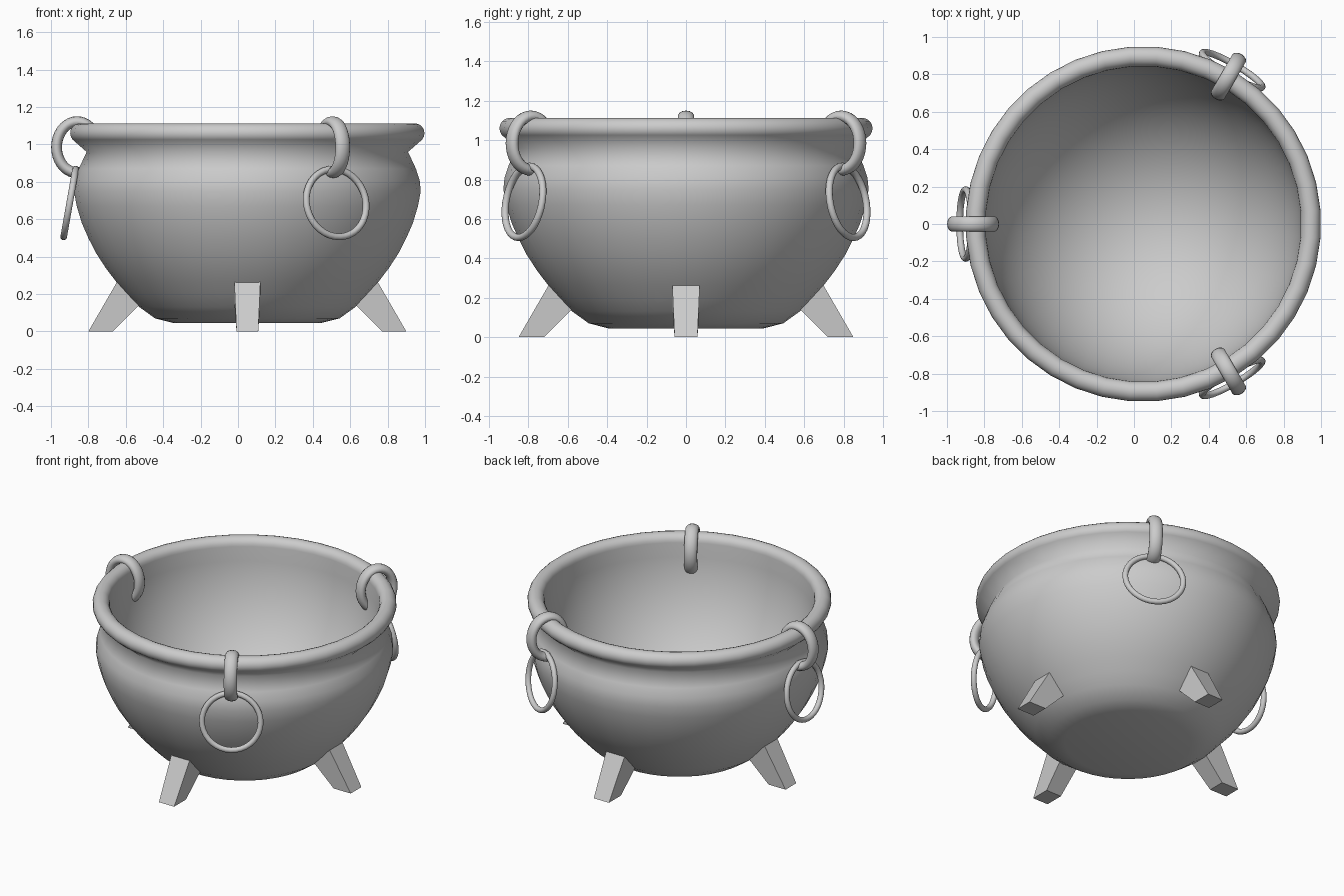
import bpy, bmesh, math
from mathutils import Matrix, Vector

cube = bpy.data.objects.get("Cube")
if cube:
    bpy.data.objects.remove(cube, do_unlink=True)

CENTRE = Matrix.Translation((0.05, 0, 0))
SIDES = 40

iron = bpy.data.materials.new("grey_iron")
iron.use_nodes = True
GREY = (0.6, 0.6, 0.6, 1)
iron.diffuse_color = GREY
iron.node_tree.nodes["Principled BSDF"].inputs["Base Color"].default_value = GREY


def finish(name, bm, smooth=True):
    bmesh.ops.recalc_face_normals(bm, faces=bm.faces)
    mesh = bpy.data.meshes.new(name)
    bm.to_mesh(mesh)
    bm.free()
    mesh.materials.append(iron)
    obj = bpy.data.objects.new(name, mesh)
    bpy.context.collection.objects.link(obj)
    if smooth:
        bpy.ops.object.select_all(action="DESELECT")
        obj.select_set(True)
        bpy.context.view_layer.objects.active = obj
        bpy.ops.object.shade_smooth_by_angle(angle=math.radians(75))
    return obj


def lathe(name, profile):
    """Spin a radius/height profile about the pot axis."""
    bm = bmesh.new()
    verts = [bm.verts.new((r, 0, z)) for r, z in profile]
    edges = [bm.edges.new(pair) for pair in zip(verts, verts[1:])]
    bmesh.ops.spin(bm, geom=verts + edges, cent=(0, 0, 0), axis=(0, 0, 1),
                   angle=math.tau, steps=SIDES, use_merge=False)
    bmesh.ops.remove_doubles(bm, verts=bm.verts, dist=0.0005)
    bm.transform(CENTRE @ Matrix.Rotation(math.pi / SIDES, 4, "Z"))
    return finish(name, bm)


def torus(name, major, minor, width, matrix, tall=1.0):
    """Ring in the local XZ plane: minor is half its thickness, width half its breadth."""
    bm = bmesh.new()
    n, m = 36, 14
    rows = []
    for i in range(n):
        a = math.tau * i / n
        out = Vector((math.cos(a), 0, math.sin(a)))
        mid = Vector((major * out.x, 0, major * tall * out.z))
        rows.append([bm.verts.new(mid + out * minor * math.cos(math.tau * j / m)
                                  + Vector((0, width * math.sin(math.tau * j / m), 0)))
                     for j in range(m)])
    for i in range(n):
        for j in range(m):
            a, b = rows[i], rows[(i + 1) % n]
            k = (j + 1) % m
            bm.faces.new((a[j], b[j], b[k], a[k]))
    bm.transform(matrix)
    return finish(name, bm)


# Pot: outer wall, rounded rim, elliptical inner bowl
outer = [(0, 0.045), (0.395, 0.045), (0.495, 0.07), (0.58, 0.131), (0.64, 0.195),
         (0.703, 0.265), (0.76, 0.34), (0.812, 0.42), (0.853, 0.5), (0.888, 0.58),
         (0.915, 0.67), (0.93, 0.75), (0.924, 0.81), (0.904, 0.87), (0.862, 0.96)]
rim = [(0.897 + 0.053 * math.cos(math.radians(a)), 1.06 + 0.053 * math.sin(math.radians(a)))
       for a in range(-40, 181, 20)]
inner = [(0.845 * math.cos(math.radians(a)), 1.06 - 0.94 * math.sin(math.radians(a)))
         for a in range(6, 91, 6)]
lathe("pot", outer + rim + inner)

# Three hooks through the rim, each carrying a loose ring
for side, degrees in (("right", 180), ("front_left", -60), ("back_left", 60)):
    turn = CENTRE @ Matrix.Rotation(math.radians(degrees), 4, "Z")
    torus(side + "_hook", 0.11, 0.029, 0.042,
          turn @ Matrix.Translation((0.91, 0, 0.985)), tall=1.24)
    torus(side + "_ring", 0.184, 0.018, 0.018,
          turn @ Matrix.Translation((0.95, 0, 0.687))
          @ Matrix.Rotation(math.radians(-10), 4, "Y")
          @ Matrix.Rotation(math.pi / 2, 4, "Z"))

# Four splayed, tapered feet
for side, degrees in (("left", 0), ("back", 90), ("right", 180), ("front", 270)):
    bm = bmesh.new()
    loops = []
    for r, z, w in ((0.72, 0, 0.058), (0.85, 0, 0.058), (0.695, 0.268, 0.07), (0.56, 0.16, 0.07)):
        loops.append((bm.verts.new((r, -w, z)), bm.verts.new((r, w, z))))
    for i in range(4):
        a, b = loops[i], loops[(i + 1) % 4]
        bm.faces.new((a[0], a[1], b[1], b[0]))
    for s in (0, 1):
        bm.faces.new([pair[s] for pair in loops])
    bm.transform(CENTRE @ Matrix.Rotation(math.radians(degrees), 4, "Z"))
    finish(side + "_foot", bm, smooth=False)
